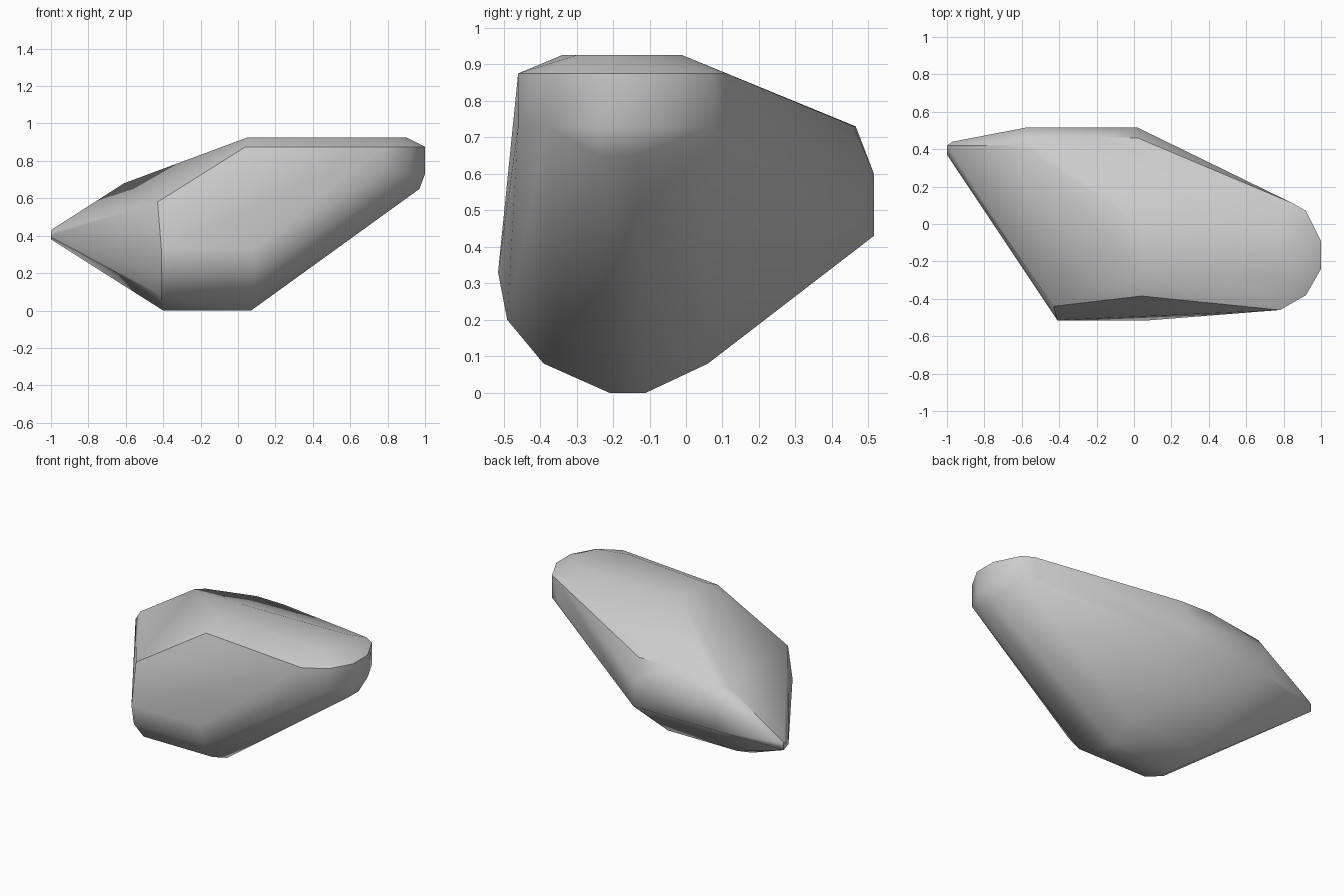
import bpy
import bmesh
import math

# Remove the default object
default_cube = bpy.data.objects.get("Cube")
if default_cube:
    bpy.data.objects.remove(default_cube, do_unlink=True)


def make_material(name, colour):
    material = bpy.data.materials.new(name)
    material.use_nodes = True
    material.diffuse_color = colour
    for node in material.node_tree.nodes:
        if node.type == 'BSDF_PRINCIPLED':
            node.inputs["Base Color"].default_value = colour
    return material


def outline_at(outline, *heights):
    """Repeat a plan outline at each given height."""
    return [(x, y, z) for z in heights for x, y in outline]


def sweep_along_x(profile, left, right):
    """Place a side profile at both ends of a straight run."""
    return [(x, y, z) for x in (left, right) for y, z in profile]


def build_hull(name, points, material, sharp_angle):
    """Wrap a faceted stone skin round the corner points."""
    bm = bmesh.new()
    for point in points:
        bm.verts.new(point)
    result = bmesh.ops.convex_hull(bm, input=bm.verts[:], use_existing_faces=False)
    spare = set(result["geom_interior"]) | set(result["geom_unused"])
    loose = [item for item in spare if isinstance(item, bmesh.types.BMVert)]
    bmesh.ops.delete(bm, geom=loose, context='VERTS')
    bmesh.ops.dissolve_limit(bm, angle_limit=math.radians(1),
                             verts=bm.verts[:], edges=bm.edges[:])
    bmesh.ops.recalc_face_normals(bm, faces=bm.faces[:])
    mesh = bpy.data.meshes.new(name)
    bm.to_mesh(mesh)
    bm.free()
    mesh.materials.append(material)
    obj = bpy.data.objects.new(name, mesh)
    bpy.context.collection.objects.link(obj)
    bpy.ops.object.select_all(action='DESELECT')
    obj.select_set(True)
    bpy.context.view_layer.objects.active = obj
    bpy.ops.object.shade_smooth_by_angle(angle=sharp_angle)
    return obj


# Rounded keel and the foot of the front face
keel = sweep_along_x([(-.21, 0), (-.11, 0)], -.4, .07)
keel += sweep_along_x([(-.39, .08), (.06, .08), (-.49, .2)], -.41, .09)
keel += sweep_along_x([(-.515, .33)], -.41, .08)

# Blunt rounded end with upright walls
end_outline = [(.78, -.46), (.92, -.38), (1, -.24), (1, -.09), (.92, .07), (.85, .11)]
blunt_end = outline_at(end_outline, .73, .875)
blunt_end += outline_at([(.97, -.24), (.97, -.14)], .65)

# Flat top, inset from the rim, and the crest of the front face
top_outline = [(.05, -.28), (.05, -.02), (.65, -.34), (.85, -.3),
               (.9, -.2), (.88, -.09), (.78, -.01)]
flat_top = outline_at(top_outline, .925)
front_crest = [(-.43, -.44, .58), (.04, -.385, .875)]

# Upright back wall with a bevelled shoulder
back_wall = sweep_along_x([(.515, .43), (.515, .6)], -.58, .02)
shoulder = [(-.61, .42, .68), (-.56, .465, .68), (-.19, .465, .73), (.02, .46, .73)]

# Narrow pointed end
point_end = [(-1, .37, .4), (-1, .42, .38), (-1, .42, .43), (-.97, .44, .43)]

stone_grey = make_material("stone grey", (.6, .6, .6, 1))
build_hull("rock", keel + blunt_end + flat_top + front_crest
           + back_wall + shoulder + point_end,
           stone_grey, math.radians(40))
